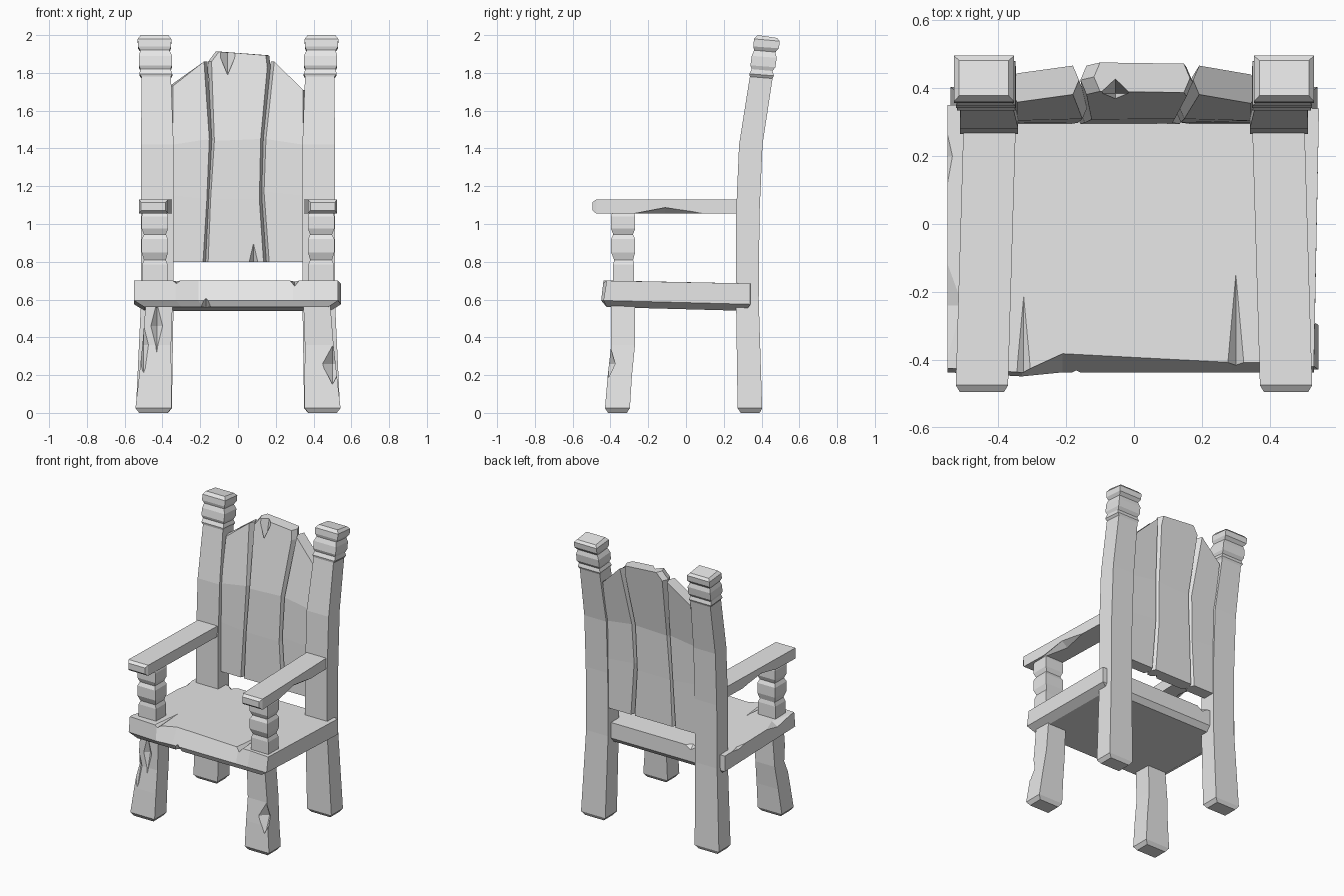
import bpy
import bmesh
from mathutils import Matrix, Vector

cube = bpy.data.objects.get("Cube")
if cube:
    bpy.data.objects.remove(cube, do_unlink=True)

wood = bpy.data.materials.new("grey_wood")
wood.use_nodes = True
wood.diffuse_color = (0.8, 0.8, 0.8, 1)
wood.node_tree.nodes["Principled BSDF"].inputs["Base Color"].default_value = wood.diffuse_color


def finish(name, bm):
    bmesh.ops.recalc_face_normals(bm, faces=bm.faces)
    mesh = bpy.data.meshes.new(name)
    bm.to_mesh(mesh)
    bm.free()
    mesh.materials.append(wood)
    obj = bpy.data.objects.new(name, mesh)
    bpy.context.collection.objects.link(obj)
    return obj


def loft(name, rings):
    """Skin a list of equal-length point rings and cap both ends."""
    bm = bmesh.new()
    loops = [[bm.verts.new(p) for p in ring] for ring in rings]
    count = len(loops[0])
    for low, high in zip(loops, loops[1:]):
        for i in range(count):
            j = (i + 1) % count
            bm.faces.new((low[i], low[j], high[j], high[i]))
    bm.faces.new(loops[0])
    bm.faces.new(loops[-1])
    return finish(name, bm)


def chip(obj, place, size):
    """Carve a stretched diamond out of a part."""
    bm = bmesh.new()
    axes = [Vector(a) for a in ((1, 0, 0), (0, 1, 0), (-1, 0, 0), (0, -1, 0))]
    top, bottom = bm.verts.new((0, 0, 1)), bm.verts.new((0, 0, -1))
    belt = [bm.verts.new(a) for a in axes]
    for i in range(4):
        bm.faces.new((belt[i], belt[(i + 1) % 4], top))
        bm.faces.new((belt[(i + 1) % 4], belt[i], bottom))
    bm.transform(Matrix.Translation(place) @ Matrix.Diagonal((*size, 1)))
    cutter = finish("chip_cutter", bm)
    cutter.hide_render = True
    mod = obj.modifiers.new("chip", 'BOOLEAN')
    mod.operation = 'DIFFERENCE'
    mod.solver = 'EXACT'
    mod.object = cutter
    bpy.context.view_layer.objects.active = obj
    bpy.ops.object.modifier_apply(modifier=mod.name)
    bpy.data.objects.remove(cutter, do_unlink=True)


def square(side, z, x, y, half_x, half_y, drop=0):
    """Level four-point ring; drop lowers its rear edge."""
    x *= side
    return [(x - half_x, y - half_y, z), (x + half_x, y - half_y, z),
            (x + half_x, y + half_y, z - drop), (x - half_x, y + half_y, z - drop)]


def turned(side, rows):
    return [square(side, *row) for row in rows]


for side, word in ((1, "left"), (-1, "right")):
    # Tall back post: splayed foot, leaning top, carved rings and cap
    loft(word + "_back_post", turned(side, [
        (0, .445, .34, .075, .05),
        (.025, .445, .338, .095, .065),
        (.6, .427, .325, .086, .06),
        (1.05, .427, .327, .086, .062),
        (1.42, .427, .343, .086, .062),
        (1.78, .433, .398, .078, .06, .01),
        (1.795, .435, .4, .087, .065, .01),
        (1.82, .437, .403, .08, .055, .01),
        (1.84, .437, .407, .088, .066, .01),
        (1.89, .437, .414, .088, .066, .01),
        (1.92, .44, .417, .077, .056, .01),
        (1.94, .442, .424, .088, .068, .01),
        (1.98, .442, .428, .089, .068, .012),
        (2.0, .442, .43, .073, .052, .015)]))

    # Front leg
    leg = loft(word + "_front_leg", turned(side, [
        (0, .448, -.363, .075, .05),
        (.025, .448, -.363, .095, .066),
        (.2, .438, -.35, .085, .064),
        (.36, .43, -.333, .076, .063),
        (.62, .415, -.333, .07, .063)]))
    if side > 0:
        chip(leg, (.5, -.41, .26), (.055, .05, .13))
    else:
        chip(leg, (-.43, -.4, .46), (.035, .035, .14))
        chip(leg, (-.5, -.41, .36), (.04, .04, .16))

    # Turned arm support
    loft(word + "_arm_support", turned(side, [
        (.66, .44, -.33, .068, .056),
        (.785, .44, -.33, .068, .056),
        (.81, .44, -.33, .058, .05),
        (.85, .44, -.333, .07, .064),
        (.92, .44, -.333, .07, .064),
        (.945, .44, -.333, .058, .052),
        (.975, .44, -.333, .07, .064),
        (1.04, .44, -.333, .07, .064),
        (1.07, .44, -.333, .06, .054)]))

    # Armrest, spreading towards the front
    rings = []
    for y, x, half, low, high in ((-.495, .448, .065, 1.072, 1.115),
                                  (-.475, .448, .077, 1.055, 1.13),
                                  (.3, .425, .077, 1.055, 1.13)):
        rings.append([(side * x + a * half, y, z) for a, z in
                      ((-1, low), (1, low), (1, high), (-1, high))])
    arm = loft(word + "_armrest", rings)
    chip(arm, (side * .51, -.11, 1.05), (.05, .24, .04))


# Back slats: front and back faces narrower than the middle, bent like the posts
def lean(z):
    if z < 1.4:
        return .295 + (z - .8) * .01
    return .301 + (z - 1.4) * .175


def slat(name, rows):
    rings = []
    for xl, zl, xr, zr in rows:
        yl, yr, thick, flare = lean(zl), lean(zr), .085, .018
        rings.append([(xl, yl, zl), (xr, yr, zr),
                      (xr + flare, yr + thick / 2, zr), (xr, yr + thick, zr),
                      (xl, yl + thick, zl), (xl - flare, yl + thick / 2, zl)])
    return loft(name, rings)


slat("right_back_slat", [(-.345, .8, -.185, .8), (-.345, 1.15, -.165, 1.13),
                         (-.345, 1.42, -.152, 1.45), (-.345, 1.73, -.18, 1.86)])
slat("left_back_slat", [(.165, .8, .345, .8), (.138, 1.17, .345, 1.15),
                        (.148, 1.45, .345, 1.42), (.192, 1.86, .345, 1.71)])
middle = slat("middle_back_slat", [(-.158, .8, .135, .8), (-.145, 1.13, .113, 1.13),
                                   (-.125, 1.44, .12, 1.45), (-.14, 1.86, .155, 1.83),
                                   (-.1, 1.913, .147, 1.893)])
chip(middle, (-.055, .385, 1.92), (.047, .045, .2))
chip(middle, (.082, .295, .79), (.025, .03, .11))

# Seat: rough plank with a wavy front edge and an inset underside
outline = [(-.55, -.425), (-.33, -.437), (-.21, -.382), (.29, -.408), (.38, -.408),
           (.53, -.42), (.545, .34), (.33, .35), (-.33, .35), (-.55, .35)]
rings = []
for kind in ("under", "rim", "top"):
    ring = []
    for x, y in outline:
        front = y < 0
        if kind == "top":
            z = .7 if front else .685
        elif kind == "rim":
            z = .595 if front else .575
            y = min(y, -.425) - .012 if front else y
        else:
            z = .56 if front else .54
            x, y = x * .9, (-.42 if front else .32)
        ring.append((x, y, z))
    rings.append(ring)
seat = loft("seat", rings)
for place, size in (((.3, -.43, .7), (.025, .34, .03)),
                    ((-.325, -.44, .7), (.02, .3, .015)),
                    ((-.17, -.44, .55), (.045, .07, .065)),
                    ((-.555, -.24, .715), (.08, .24, .05)),
                    ((-.555, .2, .71), (.045, .22, .04)),
                    ((-.28, .36, .69), (.06, .05, .04))):
    chip(seat, place, size)
